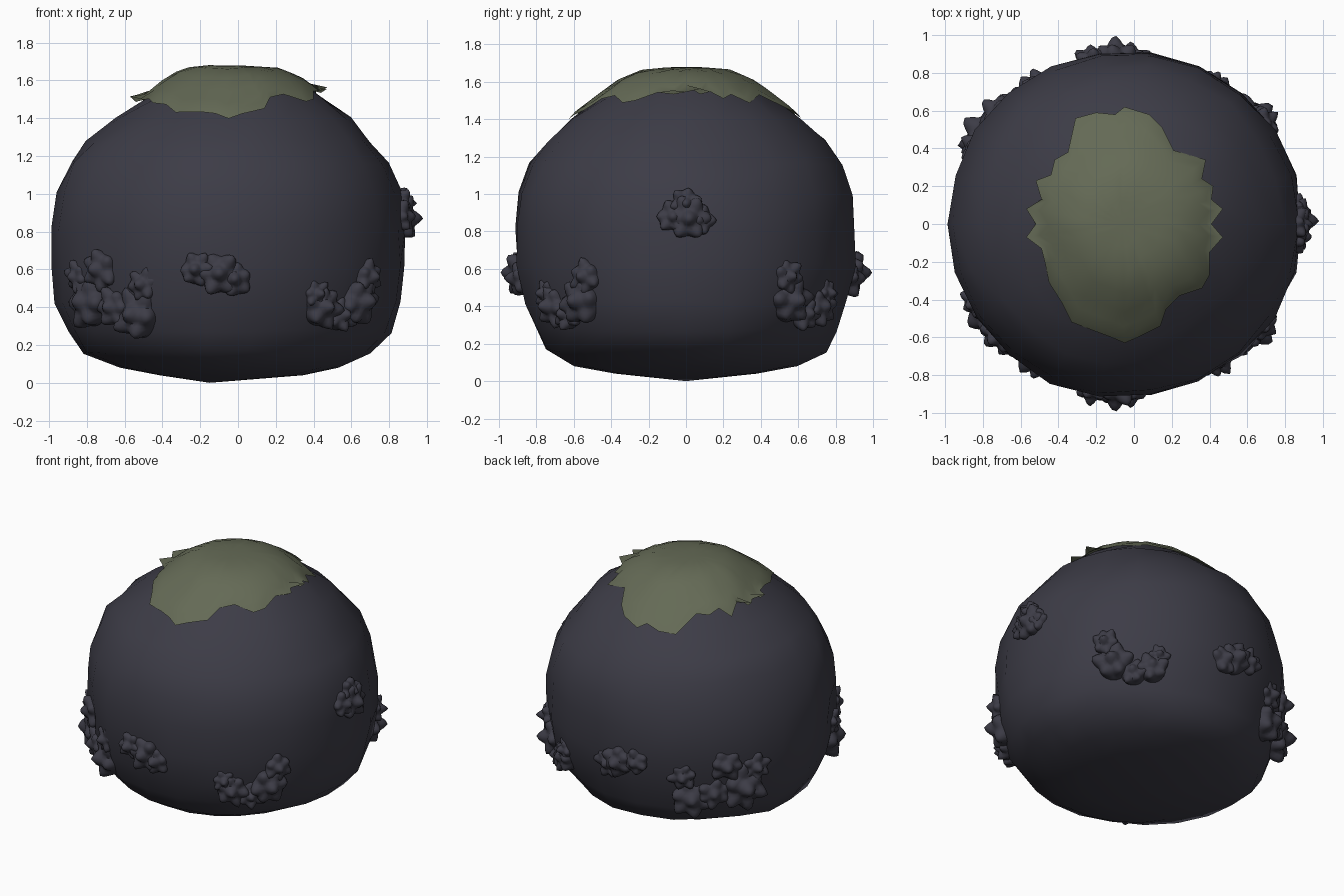
import bpy, bmesh, math, random
from mathutils import Vector
from mathutils.bvhtree import BVHTree

if "Cube" in bpy.data.objects:
    bpy.data.objects.remove(bpy.data.objects["Cube"])

random.seed(4)


def material(name, colour):
    m = bpy.data.materials.new(name)
    m.diffuse_color = (*colour, 1)
    m.use_nodes = True
    m.node_tree.nodes["Principled BSDF"].inputs["Base Color"].default_value = m.diffuse_color
    return m


STONE = material("dark stone", (0.046, 0.045, 0.062))
MOSS = material("moss green", (0.128, 0.144, 0.092))


def finish(bm, name, mat, angle=40):
    bmesh.ops.recalc_face_normals(bm, faces=bm.faces)
    me = bpy.data.meshes.new(name)
    bm.to_mesh(me)
    bm.free()
    ob = bpy.data.objects.new(name, me)
    bpy.context.collection.objects.link(ob)
    me.materials.append(mat)
    bpy.ops.object.select_all(action='DESELECT')
    ob.select_set(True)
    bpy.context.view_layer.objects.active = ob
    bpy.ops.object.shade_smooth_by_angle(angle=math.radians(angle))
    return ob


def bridge(bm, a, b):
    n = len(a)
    for i in range(n):
        j = (i + 1) % n
        bm.faces.new((a[i], a[j], b[j], b[i]))


def fan(bm, ring, tip):
    for i in range(len(ring)):
        bm.faces.new((ring[i], ring[(i + 1) % len(ring)], tip))


# Boulder: rings of (height, left x, right x, half depth)
RINGS = [(0.04, -.42, .35, .38), (0.08, -.62, .53, .60), (0.16, -.83, .71, .75),
         (0.27, -.91, .82, .81), (0.42, -.965, .87, .86), (0.62, -.98, .89, .91),
         (0.82, -.99, .89, .92), (1.00, -.95, .87, .90), (1.16, -.89, .79, .84),
         (1.28, -.80, .70, .75), (1.40, -.64, .60, .615), (1.50, -.50, .46, .48),
         (1.58, -.39, .36, .38), (1.64, -.29, .22, .24)]
SIDES = 22
bm = bmesh.new()
rings = []
for k, (z, xl, xr, yr) in enumerate(RINGS):
    ring = []
    for i in range(SIDES):
        a = 2 * math.pi * i / SIDES
        s = 1 + random.uniform(-.018, .012)
        dz = random.uniform(-.012, .012) if 1 < k < 12 else 0
        ring.append(bm.verts.new(((xl + xr) / 2 + (xr - xl) / 2 * math.cos(a) * s,
                                  yr * math.sin(a) * s, z + dz)))
    rings.append(ring)
for a, b in zip(rings, rings[1:]):
    bridge(bm, a, b)
fan(bm, rings[0][::-1], bm.verts.new((-.15, 0, 0)))
fan(bm, rings[-1], bm.verts.new((-.1, 0, 1.66)))
bmesh.ops.recalc_face_normals(bm, faces=bm.faces)
tree = BVHTree.FromBMesh(bm)
finish(bm, "boulder", STONE)

# Moss cap: ragged outline draped over the top of the boulder
OUTLINE = [(.47, .08), (.41, .13), (.42, .20), (.36, .24), (.38, .34), (.21, .39), (.15, .51),
           (.08, .58), (-.05, .62), (-.10, .58), (-.20, .59), (-.31, .56), (-.35, .38),
           (-.42, .34), (-.44, .26), (-.52, .23), (-.49, .13), (-.57, .08), (-.52, .0),
           (-.57, -.07), (-.49, -.13), (-.47, -.21), (-.45, -.31), (-.38, -.42),
           (-.33, -.52), (-.20, -.57), (-.12, -.60), (-.05, -.63), (.02, -.60), (.14, -.54),
           (.17, -.45), (.24, -.38), (.36, -.34), (.40, -.27), (.40, -.15), (.47, -.07),
           (.41, .0)]
TIPS = {(.47, .08), (-.57, .08), (-.57, -.07), (.47, -.07)}
bm = bmesh.new()
centre = Vector((-.06, 0))


def draped(p, lift):
    hit = tree.ray_cast(Vector((p[0], p[1], 3)), Vector((0, 0, -1)))[0]
    return bm.verts.new((p[0], p[1], hit.z + lift))


rings = []
for t in (1, .94, .86, .74, .58, .4, .2):
    ring = []
    for p in OUTLINE:
        q = centre.lerp(Vector(p), t)
        lift = .075 if t == 1 and p in TIPS else .015 if t == 1 else .026
        ring.append(draped(q, lift))
    rings.append(ring)
for a, b in zip(rings, rings[1:]):
    bridge(bm, a, b)
fan(bm, rings[-1], draped(centre, .02))
finish(bm, "moss_cap", MOSS, 50)


# Knobby growths: spheres with rounded spikes pushed out of the boulder side
def growth(name, azimuth, z, r, mirror=False):
    a = math.radians(azimuth)
    out = Vector((math.cos(a), math.sin(a), 0))
    c = Vector((-.05, 0, z))
    pos = tree.ray_cast(c + out * 3, -out)[0] - out * r * .45
    side = Vector((-out.y, out.x, 0))
    spikes = [out]
    start = random.uniform(0, 6)
    for i in range(6):
        b = start + i * math.pi / 3 + random.uniform(-.2, .2)
        w = random.uniform(.6, 1.1)
        spikes.append((out * w + side * math.cos(b) + Vector((0, 0, math.sin(b)))).normalized())
    heights = [random.uniform(.25, .5) for _ in spikes]
    bm = bmesh.new()
    bmesh.ops.create_icosphere(bm, subdivisions=4, radius=1)
    for v in bm.verts:
        d = v.co.normalized()
        bump = max(h * max(0, 1 - d.angle(s) / .5) ** 1.2 for s, h in zip(spikes, heights))
        v.co = pos + d * r * (.82 + bump)
    if mirror:
        for v in bm.verts:
            v.co.y *= -1
    finish(bm, name, STONE, 60)


# (azimuth, height, radius) on the back half, repeated on the front half
CLUSTERS = {"centre": [(93, .58, .13), (88, .55, .11), (101, .60, .10)],
            "left": [(147, .43, .16), (125, .36, .15), (139, .60, .12),
                     (121, .52, .10), (152, .56, .10), (134, .40, .12)],
            "right": [(55, .40, .12), (39, .43, .14), (36, .56, .10), (47, .36, .10),
                      (58, .47, .08)]}
for label, blobs in CLUSTERS.items():
    for i, b in enumerate(blobs):
        growth(f"growth_back_{label}_{i}", *b)
        growth(f"growth_front_{label}_{i}", *b, mirror=True)
# Single higher cluster on the right side
for i, b in enumerate([(1, .87, .13), (-4, .88, .10), (4, .86, .10), (0, .95, .09)]):
    growth(f"growth_right_side_{i}", *b)
